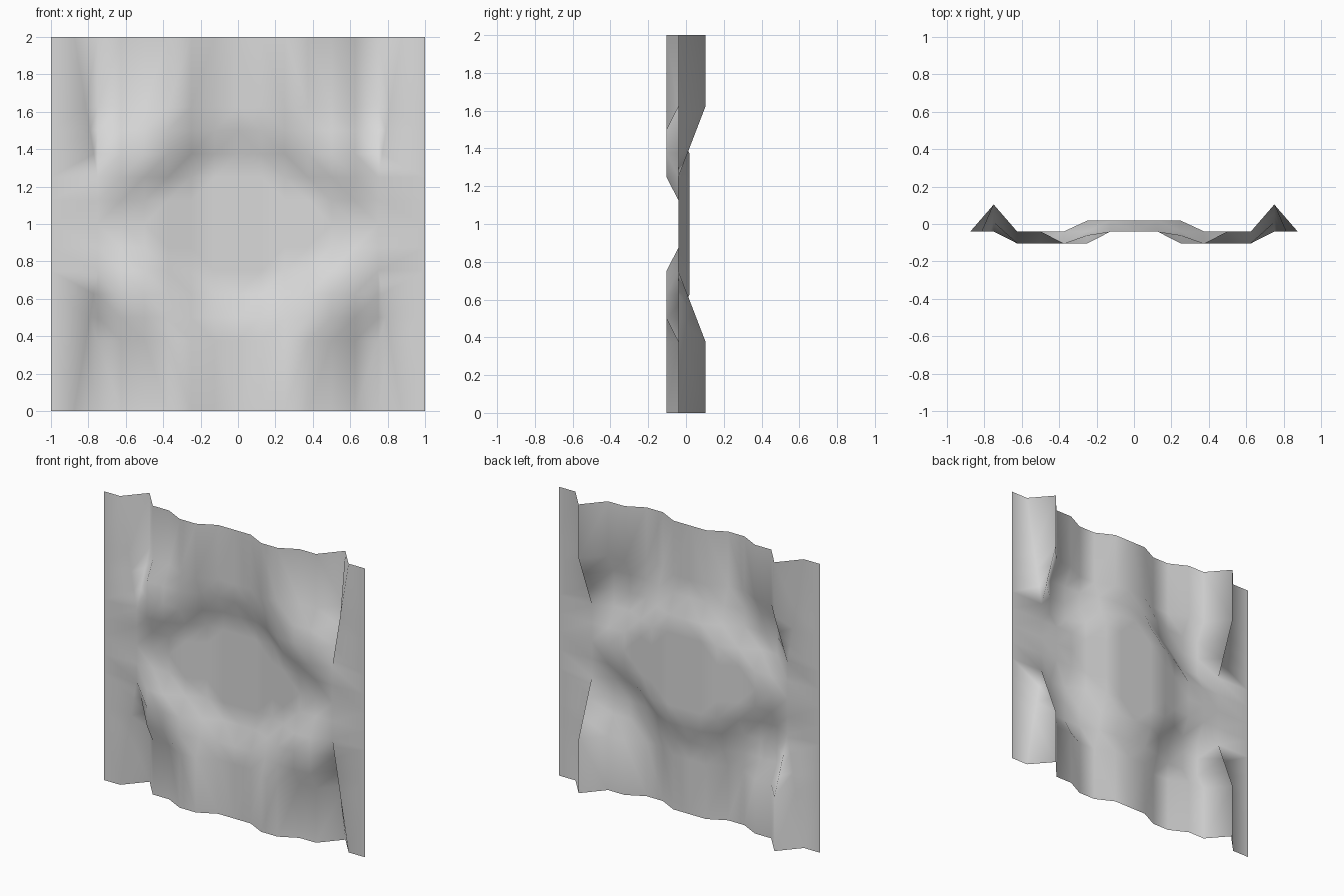
import bpy
import bmesh

# Remove the default cube
cube = bpy.data.objects.get("Cube")
if cube:
    bpy.data.objects.remove(cube, do_unlink=True)

# Single plain stone colour
stone = bpy.data.materials.new("light_grey_stone")
stone.use_nodes = True
grey = (0.7, 0.7, 0.7, 1)
stone.diffuse_color = grey
stone.node_tree.nodes["Principled BSDF"].inputs["Base Color"].default_value = grey

# Depth levels: front bulge, slope, middle sheet, back hollow
DEPTH = {"f": -0.104, "s": -0.06, "m": -0.04, "b": 0.018}

# One quarter of the relief: height above the centre, then depth levels outward
ROWS = [
    (0.0, "bbbmmmmmm"),
    (0.125, "bbbmmmmmm"),
    (0.25, "bbbmffmmm"),
    (0.375, "bbmfffrmm"),
    (0.5, "mmsfffrmm"),
    (0.625, "mmffmmrmm"),
    (1.0, "mmffmmrmm"),
]
STEP = 0.125
RIB, FOOT = 6, 7


def ramp(z, start, end):
    return min(1, max(0, (z - start) / (end - start)))


def point(column, z, level):
    x = column * STEP
    if column == FOOT:      # the rib's outer foot spreads towards the edge
        x = RIB * STEP + STEP * ramp(z, 0.25, 1)
    if level == "r":        # the rib fades in from the middle sheet
        y = DEPTH["m"] + 0.144 * ramp(z, 0.25, 0.625)
    else:
        y = DEPTH[level]
    return x, y, z


# Relief sheet, quarter built and mirrored
bm = bmesh.new()
grid = [[bm.verts.new(point(i, z, c)) for i, c in enumerate(levels)]
        for z, levels in ROWS]
for low, high in zip(grid, grid[1:]):
    for i in range(len(low) - 1):
        bm.faces.new((low[i], low[i + 1], high[i]))
        bm.faces.new((low[i + 1], high[i + 1], high[i]))
bmesh.ops.remove_doubles(bm, verts=bm.verts[:], dist=0.001)
for face in bm.faces:
    face.smooth = True

mesh = bpy.data.meshes.new("relief_panel")
bm.to_mesh(mesh)
bm.free()
mesh.materials.append(stone)
panel = bpy.data.objects.new("relief_panel", mesh)
panel.location.z = 1
bpy.context.collection.objects.link(panel)

mirror = panel.modifiers.new("four_way_mirror", "MIRROR")
mirror.use_axis = (True, False, True)
mirror.use_clip = True
mirror.merge_threshold = 0.001
